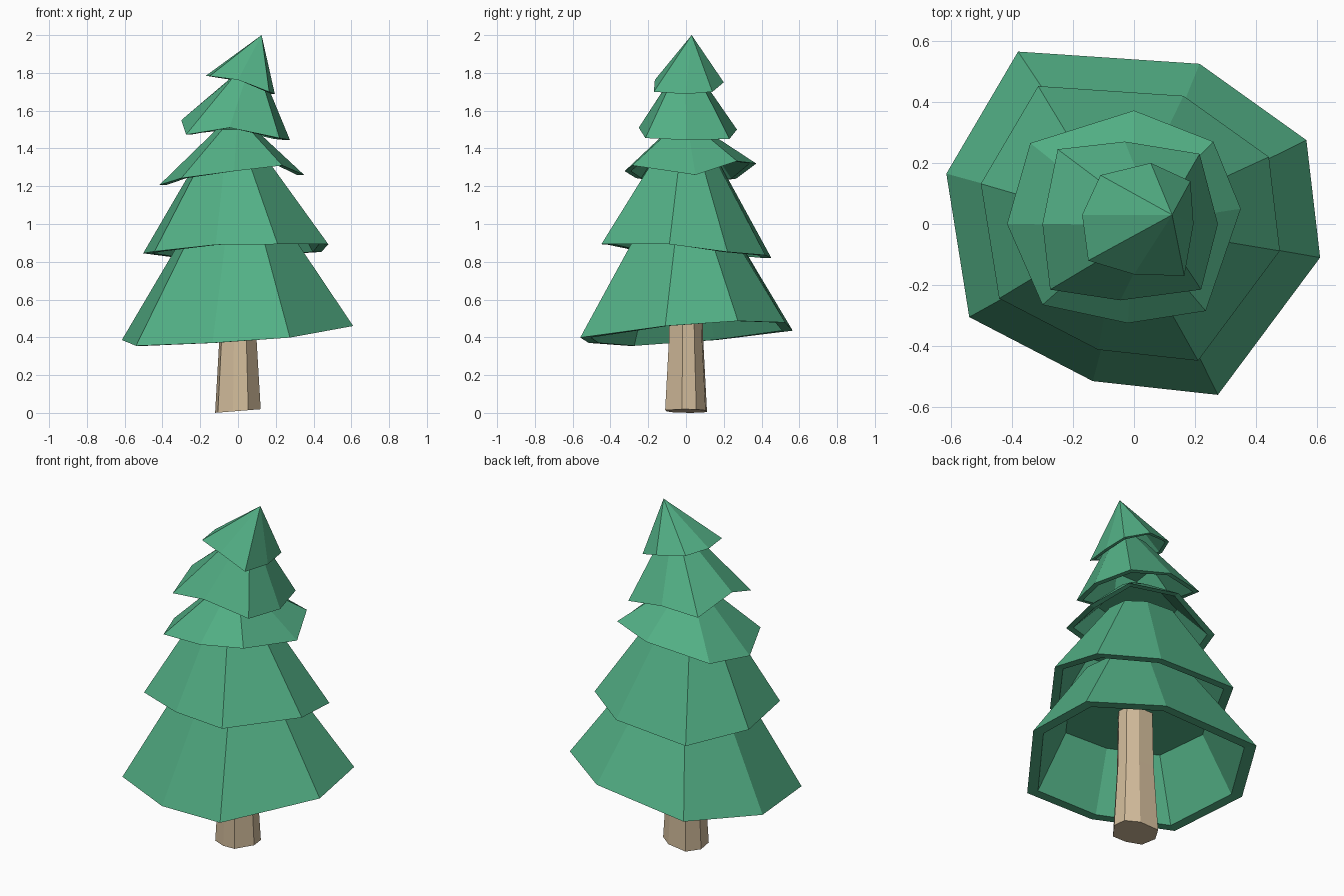
import bpy, bmesh

if "Cube" in bpy.data.objects:
    bpy.data.objects.remove(bpy.data.objects["Cube"])


def material(name, color):
    m = bpy.data.materials.new(name)
    m.diffuse_color = (*color, 1)
    m.use_nodes = True
    m.node_tree.nodes["Principled BSDF"].inputs["Base Color"].default_value = m.diffuse_color
    return m


GREEN = material("pine green", (0.085, 0.43, 0.235))
WOOD = material("light wood", (0.63, 0.49, 0.32))


def loft(name, rings, mat):
    """Bridge a list of equal rings, capping both ends."""
    bm = bmesh.new()
    rows = [[bm.verts.new(p) for p in ring] for ring in rings]
    n = len(rows[0])
    for a, b in zip(rows, rows[1:]):
        for i in range(n):
            j = (i + 1) % n
            bm.faces.new((a[i], a[j], b[j], b[i]))
    bm.faces.new(rows[0])
    bm.faces.new(rows[-1])
    bmesh.ops.remove_doubles(bm, verts=bm.verts[:], dist=0.0005)
    bmesh.ops.recalc_face_normals(bm, faces=bm.faces[:])
    me = bpy.data.meshes.new(name)
    bm.to_mesh(me)
    bm.free()
    me.materials.append(mat)
    ob = bpy.data.objects.new(name, me)
    bpy.context.collection.objects.link(ob)
    return ob


def tier(name, base, top, scale):
    """Hollow skirt of branches: top cap, outer wall, rim, inner wall, ceiling."""
    n = len(base)
    mx, my = sum(p[0] for p in base) / n, sum(p[1] for p in base) / n
    cx, cy, cz = top

    def ring(t, shrink):
        out = []
        for x, y, z in base:
            s = (1 - t + t * scale) - shrink
            out.append((mx + (cx - mx) * t + (x - mx) * s,
                        my + (cy - my) * t + (y - my) * s,
                        z + (cz - z) * t))
        return out

    loft(name, [ring(1, 0), ring(0, 0), ring(0, 0.1), ring(0.58, 0.05)], GREEN)


# Irregular octagon shared by the trunk and the two lowest tiers
OCT = [(-0.38, 0.565), (0.215, 0.525), (0.565, 0.275), (0.61, -0.11),
       (0.275, -0.56), (-0.135, -0.515), (-0.54, -0.305), (-0.615, 0.165)]

# Trunk with a slightly slanted foot
loft("trunk", [[(x * s, y * s, z + tilt * x * s) for x, y in OCT]
               for s, z, tilt in ((0.197, 0.01, 0.08), (0.16, 0.4, 0), (0.15, 0.75, 0))], WOOD)

# Bottom tier on a tilted plane
tier("bottom_tier", [(x, y, 0.421 + 0.078 * x + 0.078 * y) for x, y in OCT],
     (0, 0, 0.95), 0.46)

# Second tier, a smaller copy of the same outline
Z2 = (0.82, 0.835, 0.852, 0.893, 0.893, 0.89, 0.855, 0.845)
tier("second_tier", [(x * 0.8 - 0.01, y * 0.8, z) for (x, y), z in zip(OCT, Z2)],
     (-0.03, 0, 1.36), 0.35)

# Middle tier, warped rim
tier("middle_tier",
     [(-0.34, 0.265, 1.24), (0, 0.372, 1.32), (0.26, 0.27, 1.333), (0.35, 0.05, 1.26),
      (0.235, -0.285, 1.31), (-0.02, -0.325, 1.28), (-0.30, -0.265, 1.243), (-0.416, 0, 1.207)],
     (-0.01, 0, 1.5), 0.27)

# Fourth tier, leaning to the right
tier("fourth_tier",
     [(-0.25, 0.245, 1.48), (-0.03, 0.27, 1.5), (0.215, 0.23, 1.45), (0.275, 0, 1.445),
      (0.22, -0.215, 1.455), (-0.045, -0.25, 1.51), (-0.275, -0.215, 1.473), (-0.3, 0, 1.55)],
     (0.05, 0, 1.78), 0.29)

# Pointed top tier, tip off centre
tier("top_tier",
     [(-0.11, 0.16, 1.775), (0.055, 0.2, 1.75), (0.185, 0.14, 1.7), (0.195, 0, 1.688),
      (0.165, -0.17, 1.7), (0, -0.165, 1.763), (-0.15, -0.12, 1.783), (-0.17, 0.03, 1.785)],
     (0.125, 0.03, 2.0), 0.0)
